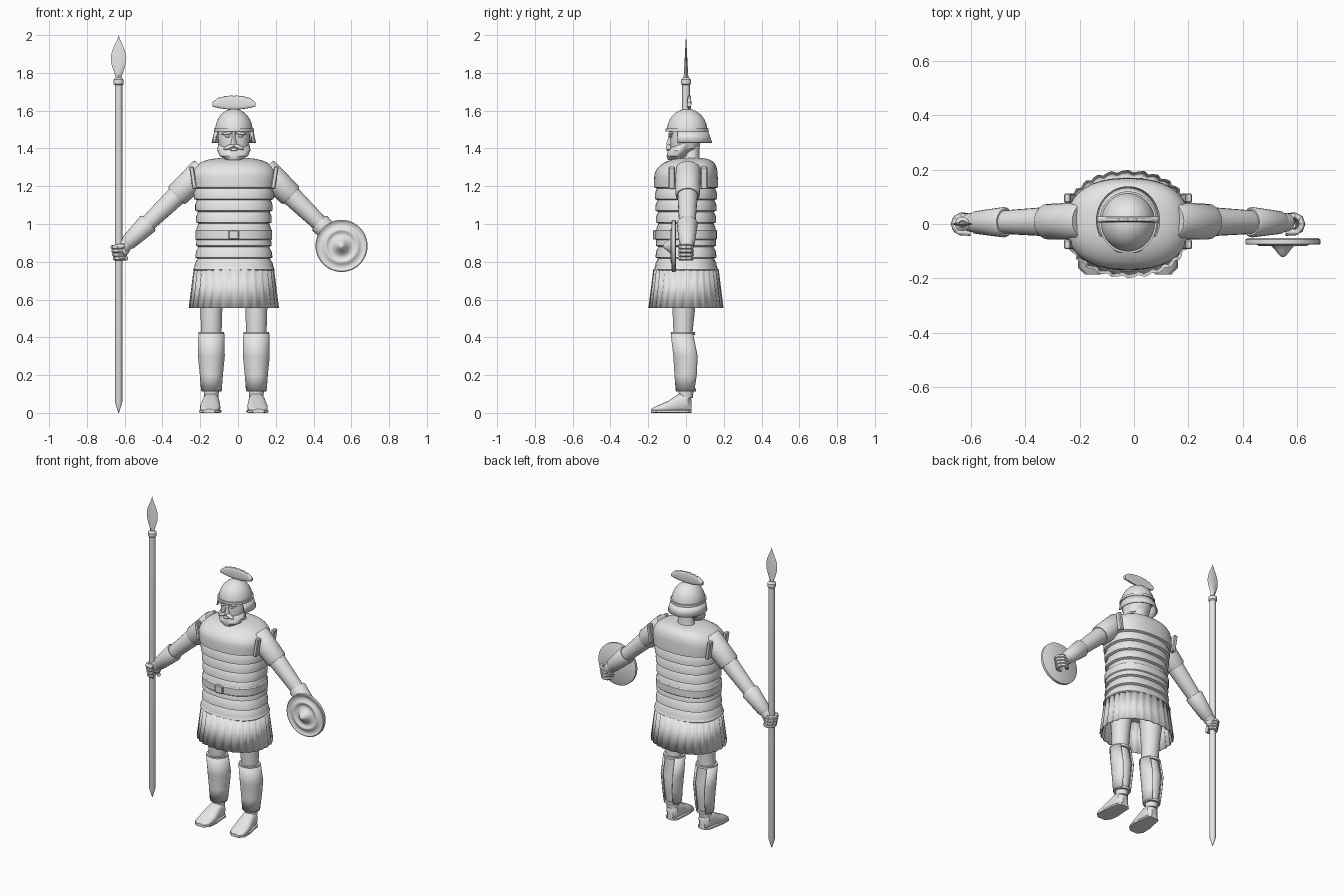
import bpy, bmesh, math
from mathutils import Vector

if "Cube" in bpy.data.objects:
    bpy.data.objects.remove(bpy.data.objects["Cube"], do_unlink=True)

colour = (.8, .8, .8, 1)
grey = bpy.data.materials.new("plain grey")
grey.use_nodes = True
grey.diffuse_color = colour
grey.node_tree.nodes["Principled BSDF"].inputs["Base Color"].default_value = colour

MIDDLE = -.022  # centre line of the body
SPEAR = -.632
FRONT = -.08    # plane of the face


def finish(name, bm, thickness=0):
    bmesh.ops.recalc_face_normals(bm, faces=bm.faces)
    mesh = bpy.data.meshes.new(name)
    bm.to_mesh(mesh)
    bm.free()
    mesh.materials.append(grey)
    mesh.shade_smooth()
    mesh.set_sharp_from_angle(angle=math.radians(35))
    obj = bpy.data.objects.new(name, mesh)
    bpy.context.collection.objects.link(obj)
    if thickness:
        shell = obj.modifiers.new("shell", "SOLIDIFY")
        shell.thickness = thickness
        shell.offset = 0
    return obj


def loft(name, rings, n=32, power=2, arc=None, cap=True, wave=(1,), thickness=0):
    """Skin rings given as (centre, u axis, v axis); arc in degrees leaves the ring open."""
    bm = bmesh.new()
    start, end = arc or (0, 360)
    count = n + 1 if arc else n

    def bend(value):
        return math.copysign(abs(value) ** (2 / power), value)

    rows = []
    for centre, u, v in rings:
        row = []
        for k in range(count):
            angle = math.radians(start + (end - start) * k / n)
            offset = Vector(u) * bend(math.cos(angle)) + Vector(v) * bend(math.sin(angle))
            row.append(bm.verts.new(Vector(centre) + offset * wave[k % len(wave)]))
        rows.append(row)
    for low, high in zip(rows, rows[1:]):
        for k in range(n):
            j = (k + 1) % count
            bm.faces.new((low[k], low[j], high[j], high[k]))
    if cap and not arc:
        bm.faces.new(rows[0])
        bm.faces.new(rows[-1])
    return finish(name, bm, thickness)


def column(name, x, sections, grow=0, **options):
    """Upright loft; each section is z, half width, then optional half depth and centre y."""
    def ring(z, width, depth=None, y=0):
        depth = width if depth is None else depth
        return (x, y, z), (width + grow, 0, 0), (0, depth + grow, 0)
    return loft(name, [ring(*section) for section in sections], **options)


def tube(name, points, radii, ref=(0, 1, 0), n=20):
    points = [Vector(p) for p in points]
    rings = []
    for i, point in enumerate(points):
        before, after = points[max(i - 1, 0)], points[min(i + 1, len(points) - 1)]
        along = (after - before).normalized()
        u = Vector(ref).cross(along).normalized()
        rings.append((point, u * radii[i], along.cross(u) * radii[i]))
    return loft(name, rings, n=n)


def blob(name, centre, size, tilt=0):
    bm = bmesh.new()
    bmesh.ops.create_uvsphere(bm, u_segments=24, v_segments=12, radius=1)
    obj = finish(name, bm)
    obj.location, obj.scale, obj.rotation_euler = centre, size, (0, tilt, 0)


def block(name, centre, size, tilt=0):
    bm = bmesh.new()
    bmesh.ops.create_cube(bm, size=1)
    bmesh.ops.scale(bm, vec=size, verts=bm.verts)
    bmesh.ops.bevel(bm, geom=bm.edges[:], offset=min(size) / 5, segments=1, affect="EDGES")
    obj = finish(name, bm)
    obj.location, obj.rotation_euler = centre, (0, tilt, 0)


def body(z, grow):
    """Waisted torso section, narrowest at the belt."""
    flare = ((z - .95) / .3) ** 2
    return z, .188 + .032 * flare + grow, .148 + .015 * flare + grow


# Banded cuirass: hem, bulging plates, then rounded shoulders
HEM, CHEST, PLATES = .755, 1.25, 8
pitch = (CHEST - HEM) / PLATES
sections = []
for plate in range(PLATES):
    z = HEM + plate * pitch
    sections += [body(z, -.003), body(z + pitch * .1, .011), body(z + pitch * .6, .009)]
for degrees in range(0, 88, 8):
    rise = math.sin(math.radians(degrees))
    shrink = math.cos(math.radians(degrees)) ** .6
    sections.append((CHEST + rise / 10, .226 * shrink, .168 * shrink, .03 * rise ** 2))
column("cuirass", MIDDLE, sections, n=48, power=2.4)
column("hem_band", MIDDLE, [body(HEM, .01), body(HEM + .005, .015), body(HEM + .02, .01)], n=48, power=2.4)

# Belt and buckle
column("belt", MIDDLE, [body(.915, .01), body(.92, .015), body(.965, .015), body(.97, .01)], n=48, power=2.4)
block("buckle", (MIDDLE, -.163, .943), (.055, .024, .05))

# Pleated kilt
column("kilt", MIDDLE, [(.555, .236, .196), (.762, .21, .17)],
       n=84, power=2.2, cap=False, wave=(1, .985, .955), thickness=.006)

leg = [(.08, .038, .036), (.12, .04), (.2, .046, .05, .004), (.3, .056, .056, .004),
       (.42, .054, .05, -.016), (.55, .058, .06, -.012), (.78, .08)]
foot = [(.03, .02, .07), (.01, .04, .11), (-.04, .045, .1), (-.1, .054, .06), (-.16, .05, .035), (-.185, .025, .02)]

for side, s in (("left", 1), ("right", -1)):
    # Legs with greaves open at the back
    x = MIDDLE + s * .119
    column(side + "_leg", x, leg)
    column(side + "_greave", x, leg[1:5], grow=.01, arc=(-235, 55), thickness=.01)
    for part, (z, *size) in (("ankle", leg[1]), ("knee", leg[4])):
        column(f"{side}_{part}_strap", x, [(z - .008, *size), (z + .008, *size)], grow=.013)

    # Feet with flat soles
    shoe, sole = [], []
    for y, width, height in foot:
        centre_x = x - s * y * .06
        shoe.append(((centre_x, y, height / 2), (width, 0, 0), (0, 0, height / 2)))
        sole.append(((centre_x, y, .008), (width + .006, 0, 0), (0, 0, .008)))
    loft(side + "_shoe", shoe, n=24, power=2.6)
    loft(side + "_sole", sole, n=16, power=5)

    # Straight arm with sleeve and bracer, placed by the fraction from shoulder to wrist
    shoulder, wrist = Vector((MIDDLE + s * .2, .01, 1.25)), Vector((MIDDLE + s * .59, .005, .872))

    def limb(part, start, end, r_start, r_end, lip):
        stops = (start, start + .02, end - .02, end)
        tube(f"{side}_{part}", [shoulder.lerp(wrist, t) for t in stops],
             [r_start - lip, r_start, r_end, r_end - lip])

    limb("arm", 0, 1, .06, .035, .003)
    limb("sleeve", -.1, .27, .07, .065, .006)
    limb("bracer", .64, .94, .056, .042, .006)
    for y in (-.075, .095):
        block(side + "_shoulder_flap", (MIDDLE + s * .216, y, 1.245), (.024, .035, .12), s * .15)

    # Fist, curled around an upright grip
    grip = Vector((-s * SPEAR + (0 if s < 0 else 2 * MIDDLE), 0, .848))
    blob(side + "_palm", grip + Vector((-s * .027, .008, .014)), (.036, .024, .03), s * .8)
    for i in range(4):
        knuckle = grip + Vector((-s * i * .004, 0, .03 - i * .02))
        curl = [math.radians(degrees) for degrees in range(160, -130, -40)]
        tube(side + "_finger", [knuckle + Vector((s * math.cos(a), math.sin(a), 0)) * .031 for a in curl],
             [.012] * len(curl), ref=(0, 0, 1), n=10)
    tube(side + "_thumb", [grip + Vector((s * reach, -.03, .035)) for reach in (-.03, 0, .02)],
         [.014, .012, .007], ref=(0, 0, 1), n=10)

    # Face details on each side
    blob(side + "_eye", (MIDDLE + s * .034, FRONT, 1.465), (.014, .01, .007))
    blob(side + "_brow", (MIDDLE + s * .036, FRONT, 1.48), (.03, .012, .008), s * .1)
    blob(side + "_moustache", (MIDDLE + s * .024, FRONT - .012, 1.408), (.032, .014, .011), s * .4)

# Neck, head and beard
column("neck", MIDDLE, [(1.32, .065, .05, .03), (1.36, .052, .04, .03), (1.45, .052, .045, .03)])
column("head", MIDDLE, [(1.35, .04, .03, -.05), (1.4, .078, .072, -.01), (1.46, .085), (1.53, .08)], power=2.2)
column("beard", MIDDLE, [(1.338, .035, .03, -.065), (1.36, .075, .053, -.05),
                         (1.39, .088, .06, -.035), (1.42, .083, .06, -.01)])
blob("lip", (MIDDLE, FRONT - .014, 1.393), (.022, .01, .007))
column("nose", MIDDLE, [(1.42, .018, .02, FRONT - .005), (1.45, .011, .016, FRONT), (1.49, .009, .01, FRONT)], n=12)

# Helmet: dome, rim and flared neck guard
BROW = 1.49
dome = []
for degrees in range(0, 90, 11):
    a = math.radians(degrees)
    dome.append((BROW + .12 * math.sin(a), .1 * math.cos(a), .108 * math.cos(a), .006))
column("helmet_dome", MIDDLE, dome, n=40)
column("helmet_rim", MIDDLE, [(BROW + rise, .106, .114, .006) for rise in (0, .015)], n=40)
column("neck_guard", MIDDLE, [(1.43, .114, .122, .013), (BROW, .1, .108, .006)], arc=(-28, 208), thickness=.008)

# Sideways crest with a scalloped top
crest = []
for i in range(-14, 15):
    t = i / 14.2
    low = 1.606 + .016 * t * t
    high = 1.63 + .047 * math.sqrt(1 - t * t) + .005 * abs(math.sin(t * 11))
    crest.append(((MIDDLE + .115 * t, .017, (low + high) / 2), (0, .011, 0), (0, 0, (high - low) / 2)))
loft("helmet_crest", crest, n=16, power=3)

# Spear: pointed shaft, collar and leaf blade
column("spear_shaft", SPEAR, [(0, .002), (.06, .02), (1.74, .02)], n=16)
column("spear_collar", SPEAR, [(1.735, .02), (1.742, .027), (1.764, .027), (1.775, .014)], n=16)
blade = []
for i in range(13):
    t = i / 12
    taper = 1.001 - t
    blade.append((1.765 + .235 * t, .034 * math.sin(math.pi * t) ** 1.4 + .013 * taper, .013 * taper))
column("spear_head", SPEAR, blade, n=8, power=1.3)


# Round shield with raised rim, ring and boss
def bump(radius, centre, spread):
    return math.exp(-((radius - centre) / spread) ** 2)


RADIUS, STEPS = .138, 28
disc = [(RADIUS - .008, .052), (RADIUS, .057)]
for i in range(STEPS, 0, -1):
    r = RADIUS * i / STEPS
    disc.append((r, .07 + .006 * bump(r, .132, .008) + .011 * bump(r, .085, .014) + .052 * bump(r, 0, .034)))
loft("shield", [((.548, -depth, .884), (r, 0, 0), (0, 0, r)) for r, depth in disc], n=48)
